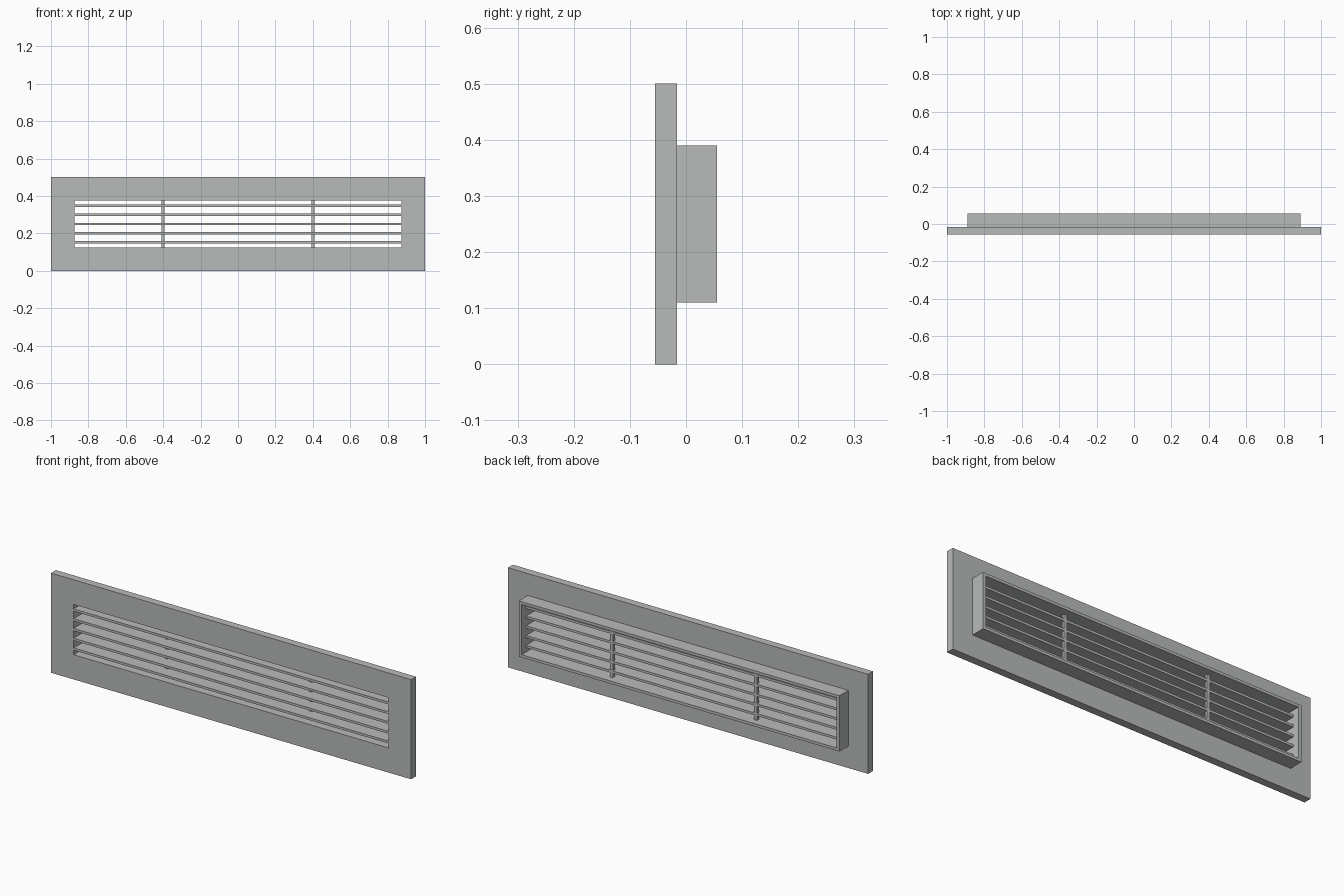
import bpy, bmesh

if "Cube" in bpy.data.objects:
    bpy.data.objects.remove(bpy.data.objects["Cube"])

grey = bpy.data.materials.new("light grey metal")
grey.diffuse_color = (0.48, 0.50, 0.49, 1)
grey.use_nodes = True
grey.node_tree.nodes["Principled BSDF"].inputs["Base Color"].default_value = grey.diffuse_color

MID = 0.25                    # height of the grille centre
OPEN_X, OPEN_Z = 0.874, 0.126  # half size of the opening
FRONT, STEP, BACK = -0.055, -0.016, 0.055


def finish(name, bm):
    bmesh.ops.recalc_face_normals(bm, faces=bm.faces)
    mesh = bpy.data.meshes.new(name)
    bm.to_mesh(mesh)
    bm.free()
    mesh.materials.append(grey)
    obj = bpy.data.objects.new(name, mesh)
    bpy.context.collection.objects.link(obj)
    return obj


def frame(name, half_x, half_z, y0, y1):
    """Rectangular frame around the opening."""
    bm = bmesh.new()
    corners = [(-1, -1), (1, -1), (1, 1), (-1, 1)]
    # loops run outer front, outer back, inner back, inner front
    section = [(half_x, half_z, y0), (half_x, half_z, y1),
               (OPEN_X, OPEN_Z, y1), (OPEN_X, OPEN_Z, y0)]
    loops = [[bm.verts.new((sx * hx, y, MID + sz * hz)) for sx, sz in corners]
             for hx, hz, y in section]
    for i in range(4):
        a, b = loops[i], loops[(i + 1) % 4]
        for j in range(4):
            k = (j + 1) % 4
            bm.faces.new((a[j], a[k], b[k], b[j]))
    return finish(name, bm)


def box(name, x0, x1, y0, y1, z0, z1):
    bm = bmesh.new()
    bmesh.ops.create_cube(bm, size=1)
    for v in bm.verts:
        v.co = (x1 if v.co.x > 0 else x0,
                y1 if v.co.y > 0 else y0,
                z1 if v.co.z > 0 else z0)
    return finish(name, bm)


# Face plate and the collar behind it
frame("face_plate", 1.0, 0.25, FRONT, STEP)
frame("rear_collar", 0.89, 0.14, STEP, BACK)

# Five horizontal slats, flush with the face plate
for i in range(5):
    z = MID + (i - 2) * 0.049
    box(f"slat_{i + 1}", -OPEN_X, OPEN_X, FRONT, 0.02, z - 0.006, z + 0.006)

# Two upright bars behind the slats
for side, x in (("left", -0.4), ("right", 0.4)):
    box(f"{side}_support_bar", x - 0.008, x + 0.008, 0.005, 0.021,
        MID - OPEN_Z, MID + OPEN_Z)
